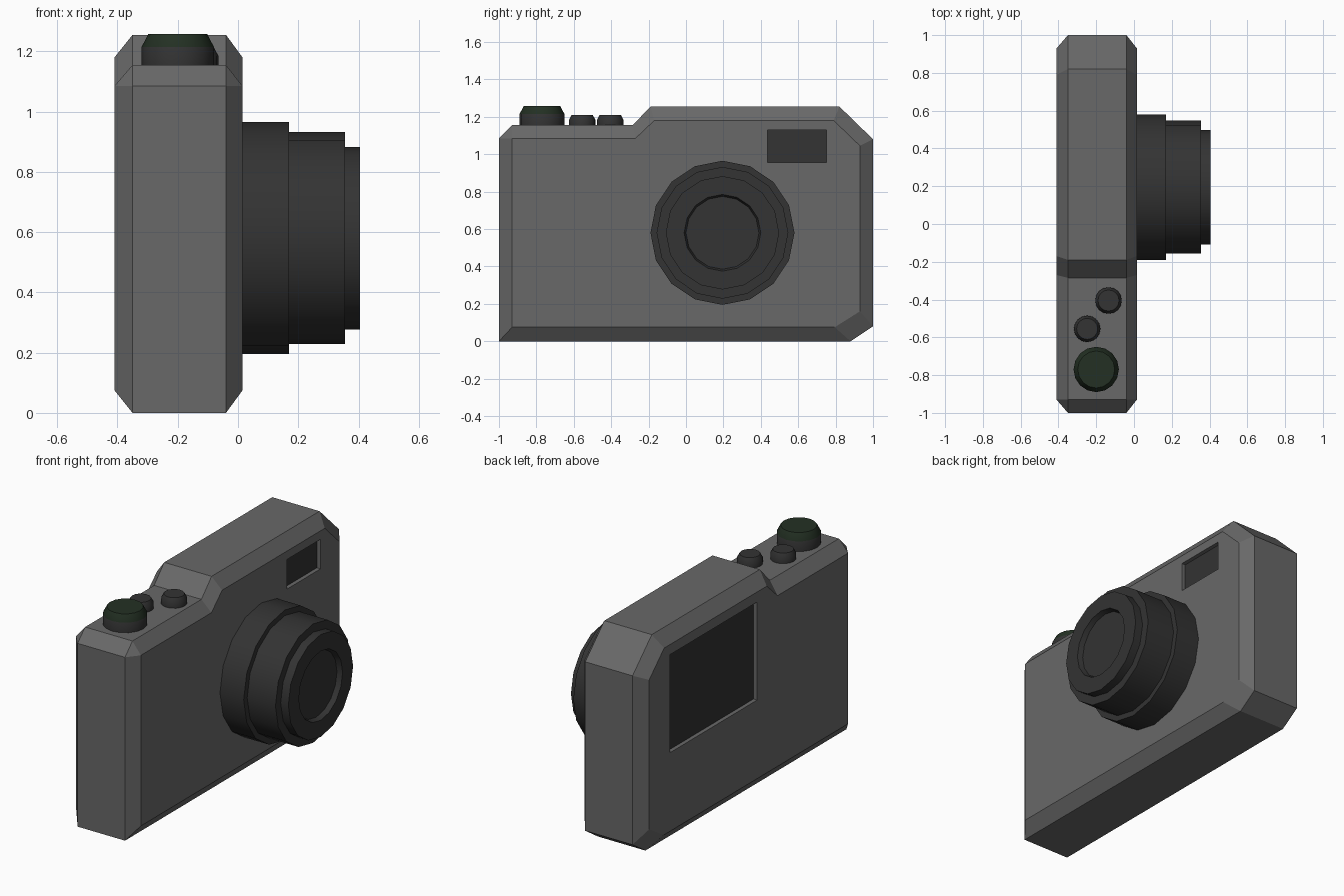
import bpy, bmesh, math
from mathutils import Matrix, Vector

cube = bpy.data.objects.get("Cube")
if cube:
    bpy.data.objects.remove(cube, do_unlink=True)


def material(name, color):
    mat = bpy.data.materials.new(name)
    mat.use_nodes = True
    mat.diffuse_color = (*color, 1)
    bsdf = next(n for n in mat.node_tree.nodes if n.type == 'BSDF_PRINCIPLED')
    bsdf.inputs["Base Color"].default_value = (*color, 1)
    return mat


GREY = material("body grey", (0.14, 0.14, 0.14))
DARK = material("dark grey", (0.033, 0.033, 0.033))
GREEN = material("dark green", (0.017, 0.030, 0.017))


def finish(name, bm, *mats):
    bmesh.ops.remove_doubles(bm, verts=bm.verts, dist=1e-4)
    bmesh.ops.recalc_face_normals(bm, faces=bm.faces)
    mesh = bpy.data.meshes.new(name)
    bm.to_mesh(mesh)
    bm.free()
    for m in mats:
        mesh.materials.append(m)
    obj = bpy.data.objects.new(name, mesh)
    bpy.context.collection.objects.link(obj)
    return obj


def activate(obj):
    bpy.ops.object.select_all(action='DESELECT')
    obj.select_set(True)
    bpy.context.view_layer.objects.active = obj


def box(name, low, high, mat):
    low, high = Vector(low), Vector(high)
    bm = bmesh.new()
    bmesh.ops.create_cube(bm, size=1, matrix=Matrix.Translation((low + high) / 2)
                          @ Matrix.Diagonal((*(high - low), 1)))
    return finish(name, bm, mat)


def lathe(name, profile, place, *mats, sides=16, accent_above=None):
    """Revolve (radius, height) points around z, then place the result."""
    bm = bmesh.new()
    rings = [[bm.verts.new((r * math.cos(math.tau * i / sides),
                            r * math.sin(math.tau * i / sides), h))
              for i in range(sides)] for r, h in profile]
    for a, b in zip(rings, rings[1:]):
        for i in range(sides):
            j = (i + 1) % sides
            bm.faces.new((a[i], a[j], b[j], b[i]))
    bm.faces.new(rings[0])
    bm.faces.new(rings[-1])
    if accent_above is not None:
        for f in bm.faces:
            f.material_index = int(f.calc_center_median().z > accent_above)
    bm.transform(place)
    obj = finish(name, bm, *mats)
    activate(obj)
    bpy.ops.object.shade_smooth_by_angle(angle=math.radians(30))
    return obj


# Body: side outline (y, z) with a smaller outline on the front and back
OUTER = [(-1, 0), (0.88, 0), (1, 0.08), (1, 1.08), (0.82, 1.255), (-0.19, 1.255),
         (-0.285, 1.155), (-0.93, 1.155), (-1, 1.085)]
INNER = [(-0.93, 0.075), (0.795, 0.075), (0.93, 0.16), (0.93, 1.045), (0.79, 1.18),
         (-0.17, 1.18), (-0.27, 1.085), (-0.93, 1.085), (-0.93, 1.085)]
BACK, FRONT = -0.41, 0.015
bm = bmesh.new()
loops = [[bm.verts.new((x, y, z)) for y, z in outline] for x, outline in
         ((BACK, INNER), (-0.35, OUTER), (-0.04, OUTER), (FRONT, INNER))]
count = len(OUTER)
for a, b in zip(loops, loops[1:]):
    for i in range(count):
        j = (i + 1) % count
        bm.faces.new((a[i], a[j], b[j], b[i]))
bm.faces.new(loops[0][:-1])
bm.faces.new(loops[-1][:-1])
body = finish("body", bm, GREY)

# Recessed screen on the back and flash window on the front
DEPTH, PLATE = 0.028, 0.004
for name, face, inward, (y0, y1), (z0, z1) in (
        ("screen", BACK, 1, (-0.08, 0.735), (0.54, 1.12)),
        ("flash_window", FRONT, -1, (0.435, 0.75), (0.955, 1.13))):
    floor = face + inward * DEPTH
    xs = sorted((face - inward * 0.1, floor))
    cutter = box(name + "_cutter", (xs[0], y0, z0), (xs[1], y1, z1), GREY)
    cutter.hide_render = True
    cut = body.modifiers.new("recess", 'BOOLEAN')
    cut.operation, cut.solver, cut.object = 'DIFFERENCE', 'EXACT', cutter
    activate(body)
    bpy.ops.object.modifier_apply(modifier=cut.name)
    bpy.data.objects.remove(cutter, do_unlink=True)
    xs = sorted((floor, floor - inward * PLATE))
    box(name, (xs[0], y0, z0), (xs[1], y1, z1), DARK)

# Stepped lens barrel with recessed glass, pointing along +x
lathe("lens", [(0.385, 0), (0.385, 0.17), (0.352, 0.17), (0.352, 0.355), (0.303, 0.355),
               (0.303, 0.405), (0.205, 0.405), (0.195, 0.375)],
      Matrix.Translation((0, 0.195, 0.58)) @ Matrix.Rotation(math.pi / 2, 4, 'Y'), DARK)

# Shutter dial with green cap, and two small buttons
DECK = 1.155
lathe("shutter_dial", [(0.12, 0), (0.12, 0.06), (0.098, 0.102)],
      Matrix.Translation((-0.2, -0.77, DECK)), DARK, GREEN, accent_above=0.07)
for name, x, y in (("front_button", -0.135, -0.405), ("rear_button", -0.248, -0.555)):
    lathe(name, [(0.07, 0), (0.07, 0.03), (0.056, 0.056)],
          Matrix.Translation((x, y, DECK)), DARK)
